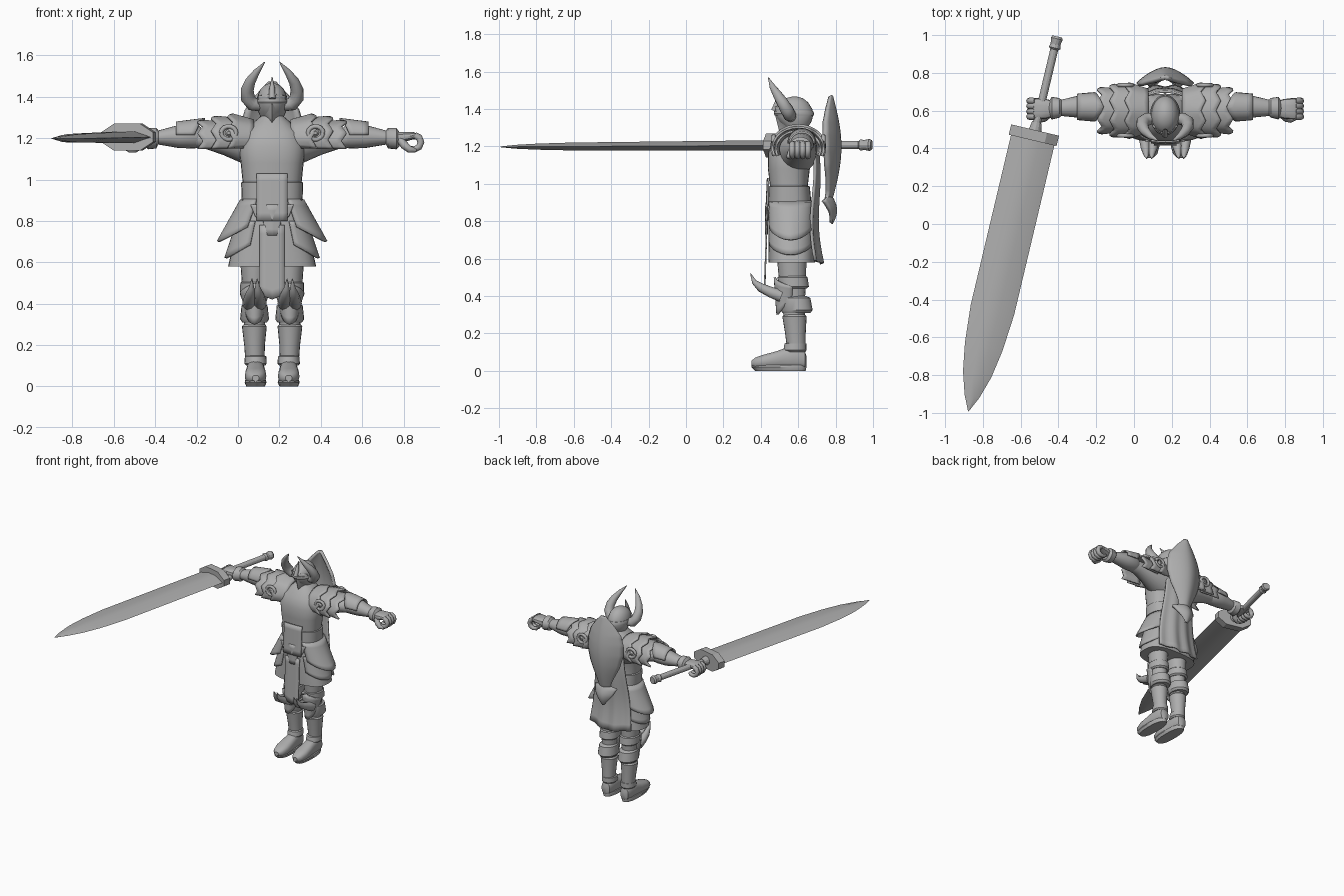
import bpy, bmesh, math
from mathutils import Vector

CX = 0.165  # body centre line
GREY = bpy.data.materials.new("steel grey")
GREY.diffuse_color = (0.42, 0.42, 0.42, 1)
PI = math.pi


def finish(name, bm, thick=0, angle=35):
    bmesh.ops.recalc_face_normals(bm, faces=bm.faces)
    me = bpy.data.meshes.new(name)
    bm.to_mesh(me)
    bm.free()
    ob = bpy.data.objects.new(name, me)
    bpy.context.collection.objects.link(ob)
    me.materials.append(GREY)
    bpy.ops.object.select_all(action='DESELECT')
    ob.select_set(True)
    bpy.context.view_layer.objects.active = ob
    bpy.ops.object.shade_smooth_by_angle(angle=math.radians(angle))
    if thick:
        m = ob.modifiers.new("thickness", 'SOLIDIFY')
        m.thickness, m.offset = thick, 0
    return ob


def skin(name, rings, angle=35):
    """Bridge closed rings and cap both ends."""
    bm = bmesh.new()
    vs = [[bm.verts.new(p) for p in r] for r in rings]
    n = len(vs[0])
    for a, b in zip(vs, vs[1:]):
        for i in range(n):
            bm.faces.new((a[i], a[(i + 1) % n], b[(i + 1) % n], b[i]))
    bm.faces.new(vs[0])
    bm.faces.new(vs[-1])
    return finish(name, bm, 0, angle)


def loft(name, axis, stations, s=1, n=20, e=2.0, angle=35):
    """Stations (t, c1, c2, r1, r2): superellipses along an axis, x measured from the centre line."""
    rings = []
    for t, c1, c2, r1, r2 in stations:
        ring = []
        for i in range(n):
            a = 2 * PI * i / n
            c, d = math.cos(a), math.sin(a)
            p = c1 + r1 * math.copysign(abs(c) ** (2 / e), c)
            q = c2 + r2 * math.copysign(abs(d) ** (2 / e), d)
            x, y, z = {'x': (t, p, q), 'y': (p, t, q), 'z': (p, q, t)}[axis]
            ring.append((CX + s * x, y, z))
        rings.append(ring)
    return skin(name, rings, angle)


def tube(name, pts, radii, s=1, n=10):
    P = [Vector((CX + s * p[0], p[1], p[2])) for p in pts]
    rings = []
    for i, p in enumerate(P):
        t = (P[min(i + 1, len(P) - 1)] - P[max(i - 1, 0)]).normalized()
        ref = Vector((0, 1, 0)) if abs(t.y) < 0.9 else Vector((0, 0, 1))
        u = t.cross(ref).normalized()
        v = t.cross(u)
        rings.append([p + radii[i] * (math.cos(2 * PI * k / n) * u + math.sin(2 * PI * k / n) * v)
                      for k in range(n)])
    return skin(name, rings, 50)


def sheet(name, f, nu, nv, thick=0.01, s=1):
    """Curved plate from f(u, v), u and v in 0..1."""
    bm = bmesh.new()
    g = []
    for i in range(nu + 1):
        g.append([])
        for j in range(nv + 1):
            x, y, z = f(i / nu, j / nv)
            g[i].append(bm.verts.new((CX + s * x, y, z)))
    for i in range(nu):
        for j in range(nv):
            bm.faces.new((g[i][j], g[i + 1][j], g[i + 1][j + 1], g[i][j + 1]))
    return finish(name, bm, thick)


def lerp(table, t):
    for (a, x), (b, y) in zip(table, table[1:]):
        if t <= b:
            return x + (y - x) * (t - a) / (b - a)
    return table[-1][1]


# Torso, belt and skirt
loft("torso", 'z', [(.80, 0, .56, .13, .11), (.92, 0, .555, .138, .105), (.98, 0, .55, .142, .1),
     (1.08, 0, .55, .152, .112), (1.16, 0, .56, .163, .122), (1.23, 0, .575, .14, .115),
     (1.28, 0, .585, .085, .08), (1.31, 0, .59, .05, .06)], n=28, e=2.5)
loft("waist_plate", 'z', [(.90, 0, .555, .147, .115), (.985, 0, .552, .15, .11), (.99, 0, .552, .14, .1)], n=28, e=2.5)
loft("belt", 'z', [(.85, 0, .56, .14, .115), (.86, 0, .56, .155, .125), (.9, 0, .558, .155, .125),
     (.912, 0, .557, .14, .11)], n=28, e=2.5)
loft("skirt", 'z', [(.58, 0, .565, .213, .124), (.70, 0, .565, .185, .124), (.82, 0, .56, .145, .118),
     (.86, 0, .56, .135, .11)], n=32, e=2.8)
sheet("chest_panel", lambda u, v: ((u - .5) * .15, .437 - .01 * (1 - v) + .5 * (u - .5) ** 2 * .03,
      .80 + .23 * v), 6, 6)
sheet("buckle_panel", lambda u, v: ((u - .5) * (.16 + .05 * v), .427 + .03 * abs(u - .5),
      .88 - (1 - v) * lerp([(0, .06), (.25, .08), (.26, .15), (.74, .15), (.75, .08), (1, .06)], u)), 24, 5)
sheet("front_cloth", lambda u, v: ((u - .5) * .12, .432 - .012 * v,
      .78 - v * (.36 - .05 * abs(u - .5))), 4, 8, .008)

# Neck, helmet and crest
loft("neck", 'z', [(1.26, 0, .585, .055, .06), (1.36, 0, .58, .05, .055)])
loft("helmet", 'z', [(1.30, 0, .59, .055, .06), (1.33, 0, .585, .068, .085), (1.365, 0, .58, .074, .1),
     (1.40, 0, .575, .072, .1), (1.435, 0, .575, .058, .078), (1.457, 0, .578, .036, .048),
     (1.466, 0, .58, .01, .014)], n=24)
sheet("face_visor", lambda u, v: ((u - .5) * .13 * (1 - .8 * v * v), .47 + .1 * abs(u - .5) + .035 * v,
      1.415 - .14 * v - .02 * (1 - v) * abs(u - .5)), 8, 6)
loft("helmet_brim", 'z', [(1.365, 0, .58, .077, .105), (1.375, 0, .577, .08, .108), (1.39, 0, .575, .075, .104)], n=24)
tube("crest_spike", [(0, .47, 1.39), (0, .49, 1.44), (0, .505, 1.495)], [.016, .014, .002])

for s, side in ((-1, "right"), (1, "left")):
    # Horns
    tube(side + "_horn", [(.06, .56, 1.36), (.095, .555, 1.365), (.118, .54, 1.395), (.12, .515, 1.435),
         (.105, .49, 1.475), (.075, .462, 1.52), (.036, .44, 1.568)], [.03, .034, .035, .031, .025, .016, .002], s, 14)

    # Arm and forearm armour
    loft(side + "_upper_arm", 'x', [(.07, .59, 1.165, .11, .11), (.16, .6, 1.18, .095, .095),
         (.24, .61, 1.185, .07, .065), (.32, .615, 1.195, .055, .048), (.42, .615, 1.205, .045, .045)], s)
    loft(side + "_bracer", 'x', [(.345, .62, 1.205, .05, .048), (.375, .62, 1.212, .064, .062),
         (.45, .622, 1.208, .06, .056), (.55, .615, 1.203, .043, .034), (.56, .615, 1.2, .052, .05),
         (.60, .613, 1.198, .06, .052), (.615, .612, 1.195, .04, .035)], s)
    sheet(side + "_elbow_flare", lambda u, v: (.325 + .14 * v + .05 * (1 - v) * abs(2 * u - 1),
          .62 - (.073 - .008 * v) * math.cos(PI * u), 1.215 + (.078 - .018 * v) * math.sin(PI * u)), 14, 4, .01, s)

    # Fist closed around a grip running front to back
    loft(side + "_palm", 'x', [(.59, .61, 1.2, .04, .03), (.63, .61, 1.205, .052, .026),
         (.68, .61, 1.212, .056, .019), (.70, .61, 1.208, .052, .014)], s, 14, 2.6)
    for k in range(4):
        y = .568 + .028 * k
        arc = [math.radians(a) for a in (80, 40, 0, -40, -80, -120, -150)]
        tube(f"{side}_finger_{k + 1}", [(.682 + .037 * math.cos(a), y, 1.18 + .035 * math.sin(a)) for a in arc],
             [.016, .017, .017, .016, .015, .014, .01], s, 8)
    tube(side + "_thumb", [(.62, .575, 1.19), (.64, .56, 1.165), (.665, .553, 1.145), (.695, .56, 1.14)],
         [.018, .02, .017, .009], s, 8)

    # Layered pauldron with jagged outer edges and rosettes
    for k, (x0, x1, zc, r0, r1) in enumerate([(.20, .335, 1.185, .085, .098), (.14, .27, 1.19, .1, .112),
                                             (.09, .19, 1.195, .09, .118)]):
        def plate(u, v, x0=x0, x1=x1, zc=zc, r0=r0, r1=r1):
            a = PI * (-.12 + 1.24 * u)
            r = r0 + (r1 - r0) * v
            jag = .025 * abs((u * 5) % 1 - .5) * 2 * v
            return (x0 + (x1 - x0) * v + jag, .6 - 1.22 * r * math.cos(a), zc + r * math.sin(a))
        sheet(f"{side}_pauldron_{k + 1}", plate, 30, 5, .012, s)
    for y0, d in ((.468, "front"), (.735, "back")):
        ring = [(.21 + .036 * math.cos(2 * PI * k / 14), y0, 1.225 + .032 * math.sin(2 * PI * k / 14))
                for k in range(15)]
        tube(f"{side}_{d}_rosette", ring, [.011] * 15, s, 8)
        loft(f"{side}_{d}_rosette_boss", 'y', [(y0 - .012, .21, 1.225, .008, .008), (y0, .21, 1.225, .018, .018),
             (y0 + .012, .21, 1.225, .008, .008)], s, 12)

    # Hip plates in two flared layers, pointed at the bottom
    for k, (z0, z1, r0, r1) in enumerate([(.80, .62, .165, .225), (.90, .70, .15, .262)]):
        def hip(u, v, z0=z0, z1=z1, r0=r0, r1=r1):
            a = PI * (u - .5) * .8
            p = abs(2 * u - 1)
            r = r0 + (r1 - r0) * v * (1 - .2 * p)
            return (r * math.cos(a) ** .6, .56 + .12 * math.sin(a), z0 + (z1 - z0) * v * (1 - .35 * p * p))
        sheet(f"{side}_hip_plate_{k + 1}", hip, 16, 6, .012, s)

    # Leg, greave and boot
    loft(side + "_leg", 'z', [(.1, .085, .59, .04, .045), (.25, .085, .58, .05, .055), (.36, .085, .575, .052, .06),
         (.45, .085, .57, .058, .07), (.62, .085, .565, .07, .08)], s)
    loft(side + "_greave", 'z', [(.12, .083, .59, .046, .05), (.2, .085, .585, .05, .055), (.29, .086, .58, .06, .065),
         (.30, .086, .58, .052, .055)], s)
    loft(side + "_knee_cuff", 'z', [(.31, .085, .59, .06, .075), (.325, .085, .592, .07, .085),
         (.39, .085, .585, .063, .08), (.40, .085, .58, .05, .06)], s)
    loft(side + "_thigh_band", 'z', [(.44, .085, .575, .06, .07), (.45, .085, .575, .07, .082),
         (.50, .085, .57, .069, .08), (.51, .085, .57, .058, .066)], s)
    sheet(side + "_knee_guard", lambda u, v: (.085 - .066 * math.cos(PI * u) * (1 - .35 * v),
          .57 - .095 * math.sin(PI * u) * (1 - .15 * v), .50 - .2 * v * (.55 + .45 * math.sin(PI * u))
          - .05 * abs(2 * u - 1) * (1 - v)), 14, 6, .012, s)
    for dx in (-.025, .025):
        tube(f"{side}_knee_spike_{'in' if dx < 0 else 'out'}", [(.085 + dx, .51, .40), (.085 + dx, .455, .42),
             (.085 + dx * .8, .40, .445), (.085 + dx * .6, .365, .475), (.085 + dx * .5, .345, .52)],
             [.034, .03, .024, .014, .002], s)
    loft(side + "_ankle_band", 'z', [(.10, .08, .585, .045, .052), (.11, .08, .582, .054, .062),
         (.145, .08, .585, .052, .058), (.15, .08, .585, .042, .048)], s)
    loft(side + "_boot", 'y', [(.35, .08, .04, .016, .014), (.37, .08, .043, .038, .028), (.42, .08, .05, .052, .038),
         (.48, .08, .058, .05, .046), (.54, .08, .068, .044, .058), (.60, .08, .07, .044, .06),
         (.635, .08, .06, .034, .046), (.645, .08, .05, .015, .025)], s, 18, 2.5)
    loft(side + "_sole", 'z', [(0, .08, .505, .045, .135), (.02, .08, .497, .053, .147),
         (.03, .08, .497, .05, .145)], s, 20, 2.4)

# Cape hanging down the back
sheet("cape", lambda u, v: ((u - .5) * (.2 + .15 * v), .70 + .012 * math.sin(v * 2 * PI) + .03 * v * v
      - .05 * abs(2 * u - 1) ** 2 * (.4 + .6 * v) + .008 * math.cos(u * 6 * PI) * v,
      1.24 - .67 * v + .02 * abs(2 * u - 1) * v), 18, 14, .012)

# Long back shield: pointed top, narrow neck, barbed lower tip
HALF = [(0, .012), (.1, .075), (.2, .125), (.3, .145), (.42, .145), (.55, .12), (.68, .075), (.76, .05),
        (.80, .048), (.82, .09), (.88, .07), (1, .002)]
sheet("back_shield", lambda u, v: ((2 * u - 1) * lerp(HALF, v),
      .775 + .045 * math.sin(PI * min(v / .8, 1)) + .022 * math.sin(PI * max(0, (v - .8) / .2))
      - .55 * lerp(HALF, v) * abs(2 * u - 1) ** 1.7, 1.47 - .68 * v), 12, 50, .022)

# Great sword: u runs from guard to pommel, v across the blade
D, G = Vector((.231, .973, .005)), Vector((-.53, .47, 1.205))
W, Z = Vector((.973, -.231, 0)), Vector((0, 0, 1))


def sword_part(name, stations, shape, angle=20):
    """Stations (u, half width, half thickness) of an outline given in unit coordinates."""
    skin(name, [[G + D * u + W * (a * w) + Z * (b * t) for a, b in shape] for u, w, t in stations], angle)


ROUND = [(math.cos(PI * k / 6), math.sin(PI * k / 6)) for k in range(12)]
BLADE = [(-1, 0), (-.3, 1), (.3, 1), (1, 0), (.3, -1), (-.3, -1)]
GUARD = [(-1, .35), (-.5, 1), (.5, 1), (1, .35), (1, -.35), (.5, -1), (-.5, -1), (-1, -.35)]
sword_part("sword_blade", [(0, .118, .028), (-.95, .118, .022), (-1.15, .102, .02), (-1.3, .077, .016),
                           (-1.42, .04, .01), (-1.502, .002, .002)], BLADE)
sword_part("sword_guard", [(-.028, .13, .065), (.028, .13, .065)], GUARD)
sword_part("sword_collar", [(.02, .035, .035), (.07, .026, .026)], ROUND)
sword_part("sword_grip", [(.03, .021, .021), (.5, .021, .021)], ROUND)
sword_part("sword_pommel", [(.465, .02, .02), (.475, .031, .031), (.495, .026, .026), (.525, .032, .032),
                            (.537, .026, .026)], ROUND)
